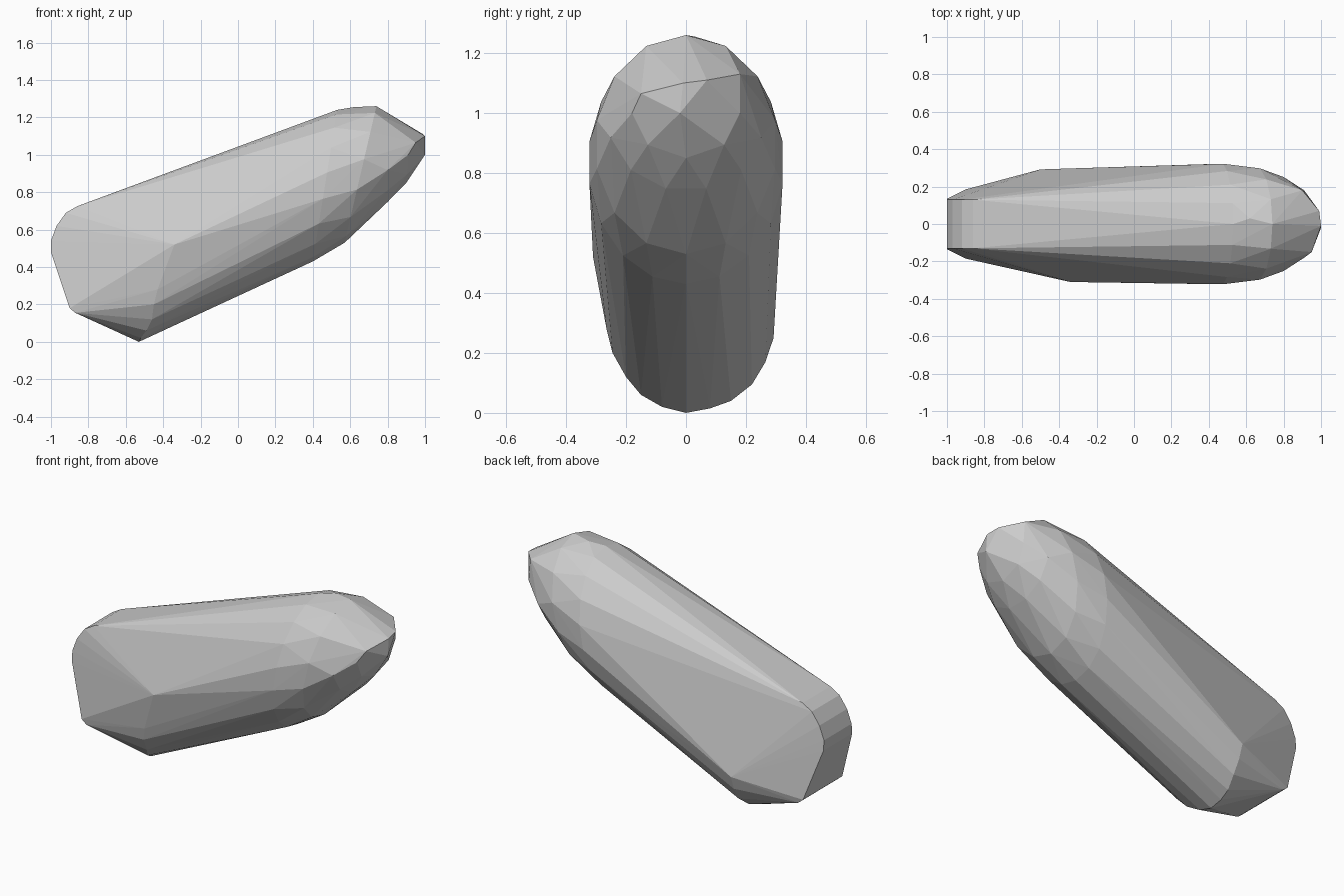
import bpy, bmesh
from math import sin, cos, pi

if "Cube" in bpy.data.objects:
    bpy.data.objects.remove(bpy.data.objects["Cube"])

points = []


def ring(top, bottom, half_width, count, start=0.0, lower_only=False):
    """Elliptical section between a top and a bottom (x, z) point."""
    cx, cz = (top[0] + bottom[0]) / 2, (top[1] + bottom[1]) / 2
    hx, hz = (top[0] - bottom[0]) / 2, (top[1] - bottom[1]) / 2
    for i in range(count):
        a = 2 * pi * (i + start) / count
        c = cos(a)
        if lower_only and c > 0.1:
            continue
        points.append((cx + hx * c, half_width * sin(a), cz + hz * c))


# Flat end strip, flaring towards its lower edge
for x, y, z in [(-0.86, 0.13, 0.725), (-0.92, 0.13, 0.69), (-0.97, 0.13, 0.62),
                (-1.0, 0.13, 0.54), (-1.0, 0.135, 0.48), (-0.9, 0.185, 0.18),
                (-0.87, 0.185, 0.155)]:
    points += [(x, y, z), (x, -y, z)]

# Curved lower rim at the thick end, slightly uneven side to side
points += [(-0.53, 0, 0), (-0.52, -0.08, 0.02), (-0.49, -0.15, 0.06),
           (-0.46, -0.2, 0.12), (-0.45, -0.245, 0.2), (-0.43, -0.265, 0.28),
           (-0.34, -0.31, 0.52),
           (-0.53, 0.08, 0.015), (-0.52, 0.15, 0.04), (-0.5, 0.22, 0.095),
           (-0.5, 0.265, 0.17), (-0.5, 0.292, 0.25)]

# Rounded head sections
ring((0.53, 1.24), (0.40, 0.43), 0.327, 18)
ring((0.74, 1.26), (0.57, 0.53), 0.305, 14)
ring((0.80, 1.22), (0.80, 0.74), 0.26, 12, 0.5, True)
ring((0.92, 1.15), (0.90, 0.85), 0.18, 8, 0, True)

# Slanted crease across the nose
points += [(0.95, -0.15, 1.065), (1.0, -0.01, 1.1), (0.99, 0.07, 1.11),
           (0.9, 0.18, 1.13), (1.0, -0.02, 1.0), (0.62, 0.03, 1.255)]

bm = bmesh.new()
verts = [bm.verts.new(p) for p in points]
hull = bmesh.ops.convex_hull(bm, input=verts)
loose = [v for v in bm.verts if not v.link_faces]
bmesh.ops.delete(bm, geom=loose, context='VERTS')
bmesh.ops.recalc_face_normals(bm, faces=bm.faces[:])

mesh = bpy.data.meshes.new("faceted_body")
bm.to_mesh(mesh)
bm.free()
bpy.context.collection.objects.link(bpy.data.objects.new("faceted_body", mesh))
